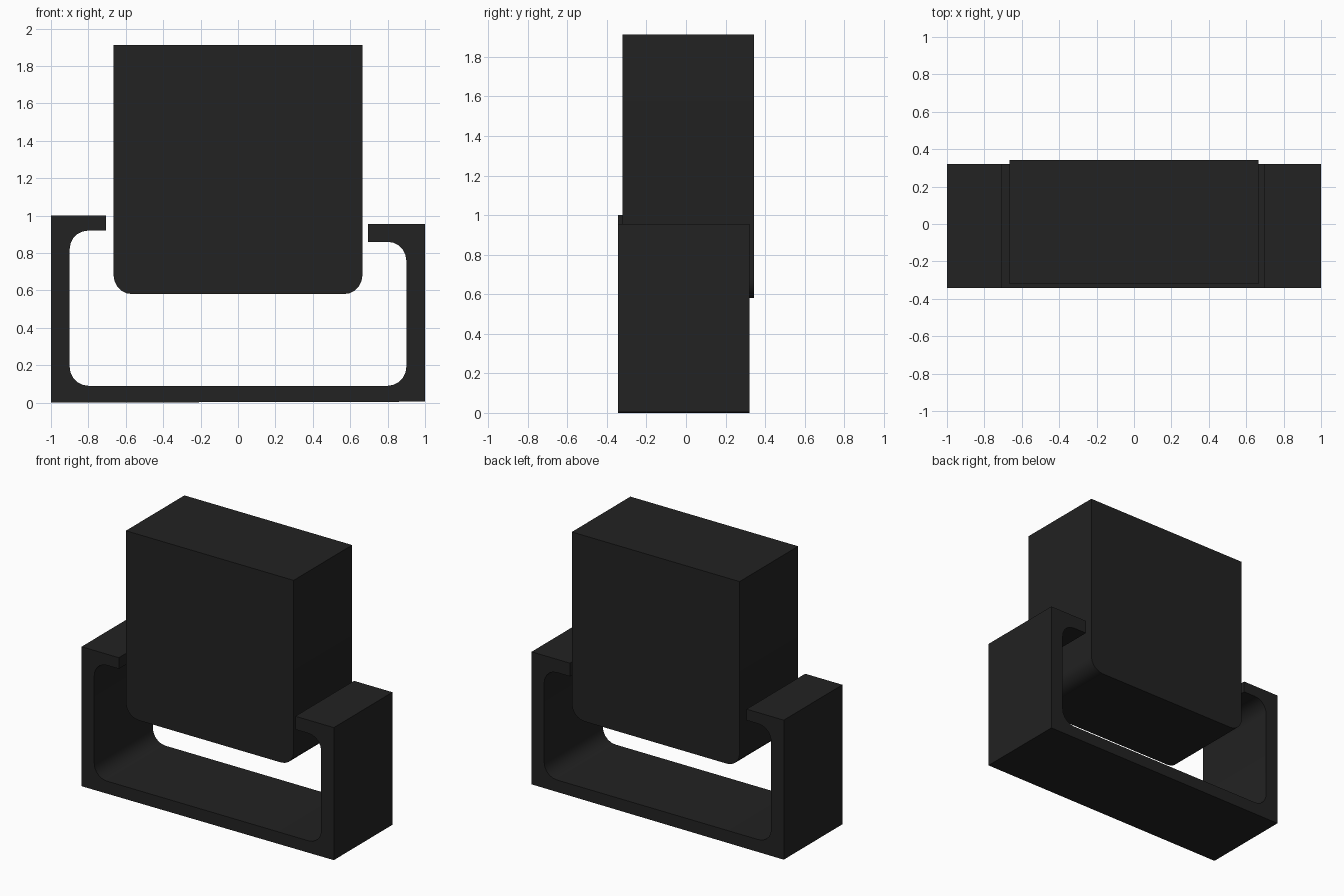
import bpy, bmesh, math
from mathutils import Vector

if "Cube" in bpy.data.objects:
    bpy.data.objects.remove(bpy.data.objects["Cube"])

mat = bpy.data.materials.new("charcoal black")
mat.diffuse_color = (0.016, 0.016, 0.016, 1)
mat.use_nodes = True
mat.node_tree.nodes["Principled BSDF"].inputs["Base Color"].default_value = mat.diffuse_color


def rounded(points, segments=5):
    """Profile of (x, z, radius) corners, arcs on right-angled corners."""
    out = []
    n = len(points)
    for i, (x, z, r) in enumerate(points):
        p = Vector((x, z))
        if r == 0:
            out.append(p)
            continue
        a = (Vector(points[i - 1][:2]) - p).normalized() * r
        b = (Vector(points[(i + 1) % n][:2]) - p).normalized() * r
        centre = p + a + b
        for k in range(segments + 1):
            t = math.pi / 2 * k / segments
            out.append(centre - b * math.cos(t) - a * math.sin(t))
    return out


def extrude_profile(name, points, y0, y1):
    bm = bmesh.new()
    face = bm.faces.new([bm.verts.new((p.x, y0, p.y)) for p in rounded(points)])
    ext = bmesh.ops.extrude_face_region(bm, geom=[face], use_keep_orig=True)
    verts = [g for g in ext["geom"] if isinstance(g, bmesh.types.BMVert)]
    bmesh.ops.translate(bm, verts=verts, vec=(0, y1 - y0, 0))
    bmesh.ops.recalc_face_normals(bm, faces=bm.faces)
    mesh = bpy.data.meshes.new(name)
    bm.to_mesh(mesh)
    bm.free()
    mesh.materials.append(mat)
    obj = bpy.data.objects.new(name, mesh)
    bpy.context.collection.objects.link(obj)
    bpy.ops.object.select_all(action='DESELECT')
    obj.select_set(True)
    bpy.context.view_layer.objects.active = obj
    bpy.ops.object.shade_smooth_by_angle(angle=math.radians(35))
    return obj


# Open channel frame with two inward lips, the right one a little lower
extrude_profile("channel_frame", [
    (-1, 0, 0), (1, 0.005, 0), (1, 0.955, 0), (0.695, 0.955, 0),
    (0.695, 0.86, 0), (0.9, 0.86, 0.1), (0.9, 0.09, 0.1),
    (-0.9, 0.09, 0.1), (-0.9, 0.92, 0.1), (-0.705, 0.92, 0),
    (-0.705, 1.0, 0), (-1, 1.0, 0)], -0.343, 0.321)

# Block sitting between the lips, rounded along its lower edges
extrude_profile("centre_block", [
    (-0.665, 0.58, 0.1), (0.665, 0.58, 0.1),
    (0.665, 1.912, 0), (-0.665, 1.912, 0)], -0.32, 0.343)
